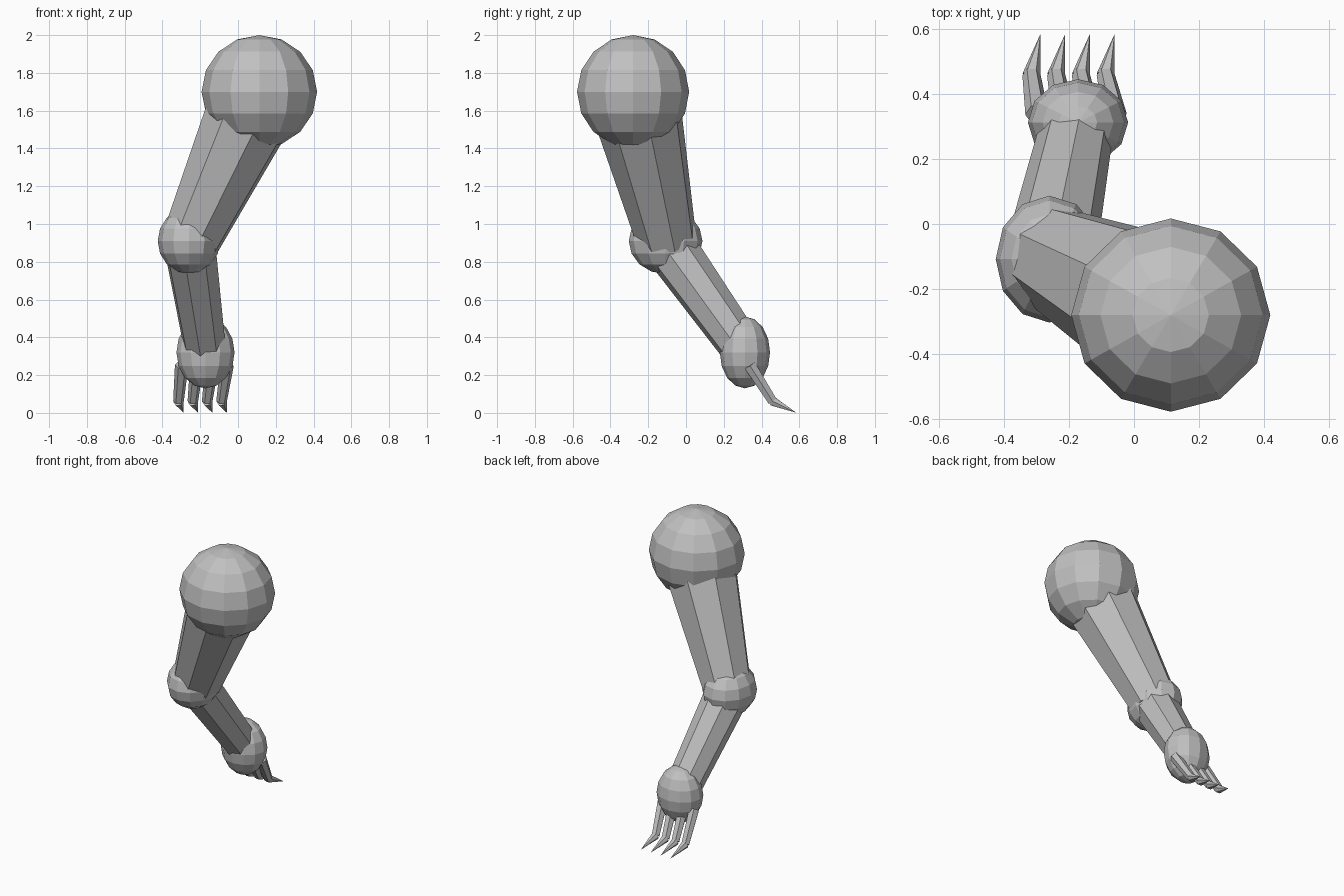
import bpy, bmesh, math
from mathutils import Vector, Matrix

if "Cube" in bpy.data.objects:
    bpy.data.objects.remove(bpy.data.objects["Cube"], do_unlink=True)

grey = bpy.data.materials.new("plain grey")
grey.use_nodes = True
colour = (0.53, 0.53, 0.53, 1)
grey.diffuse_color = colour
grey.node_tree.nodes["Principled BSDF"].inputs["Base Color"].default_value = colour


def finish(name, bm):
    bmesh.ops.recalc_face_normals(bm, faces=bm.faces)
    mesh = bpy.data.meshes.new(name)
    bm.to_mesh(mesh)
    bm.free()
    mesh.materials.append(grey)
    obj = bpy.data.objects.new(name, mesh)
    bpy.context.collection.objects.link(obj)
    return obj


def ball(name, centre, radii):
    """Low-poly ellipsoid joint."""
    bm = bmesh.new()
    bmesh.ops.create_uvsphere(bm, u_segments=12, v_segments=8, radius=1,
                              matrix=Matrix.Translation(centre) @ Matrix.Diagonal((*radii, 1)))
    return finish(name, bm)


def limb(name, low, high, r_low, r_high, sides=8, phase=0):
    """Tapered prism between two points; phase is measured from the x side."""
    low, high = Vector(low), Vector(high)
    d = (high - low).normalized()
    u = (Vector((1, 0, 0)) - d * d.x).normalized()
    v = d.cross(u)
    rot = Matrix((u, v, d)).transposed().to_4x4()
    spin = Matrix.Rotation(math.radians(phase), 4, 'Z')
    bm = bmesh.new()
    bmesh.ops.create_cone(bm, cap_ends=True, segments=sides, radius1=r_low,
                          radius2=r_high, depth=(high - low).length)
    # put the first vertex exactly on the x side before turning by phase
    bm.verts.ensure_lookup_table()
    first = bm.verts[0].co
    align = Matrix.Rotation(-math.atan2(first.y, first.x), 4, 'Z')
    bm.transform(Matrix.Translation((low + high) / 2) @ rot @ spin @ align)
    return finish(name, bm)


shoulder = (0.113, -0.28, 1.70)
elbow = (-0.26, -0.108, 0.91)
hand = (-0.172, 0.312, 0.32)

# joints
ball("shoulder", shoulder, (0.306, 0.297, 0.30))
ball("elbow", elbow, (0.165, 0.195, 0.175))
ball("hand", hand, (0.154, 0.133, 0.19))

# arm segments
limb("upper_arm", (-0.25, -0.1, 0.91), shoulder, 0.16, 0.25, phase=10)
limb("forearm", hand, elbow, 0.112, 0.142, phase=35)

# fingers with pointed claws
for i in range(4):
    base = (-0.298 + 0.08 * i, 0.337, 0.253)
    knuckle = (-0.315 + 0.076 * i, 0.458, 0.062)
    tip = (-0.288 + 0.076 * i, 0.582, 0.002)
    limb(f"finger_{i + 1}", knuckle, base, 0.028, 0.036, sides=6)
    limb(f"claw_{i + 1}", tip, knuckle, 0.0005, 0.028, sides=6)
